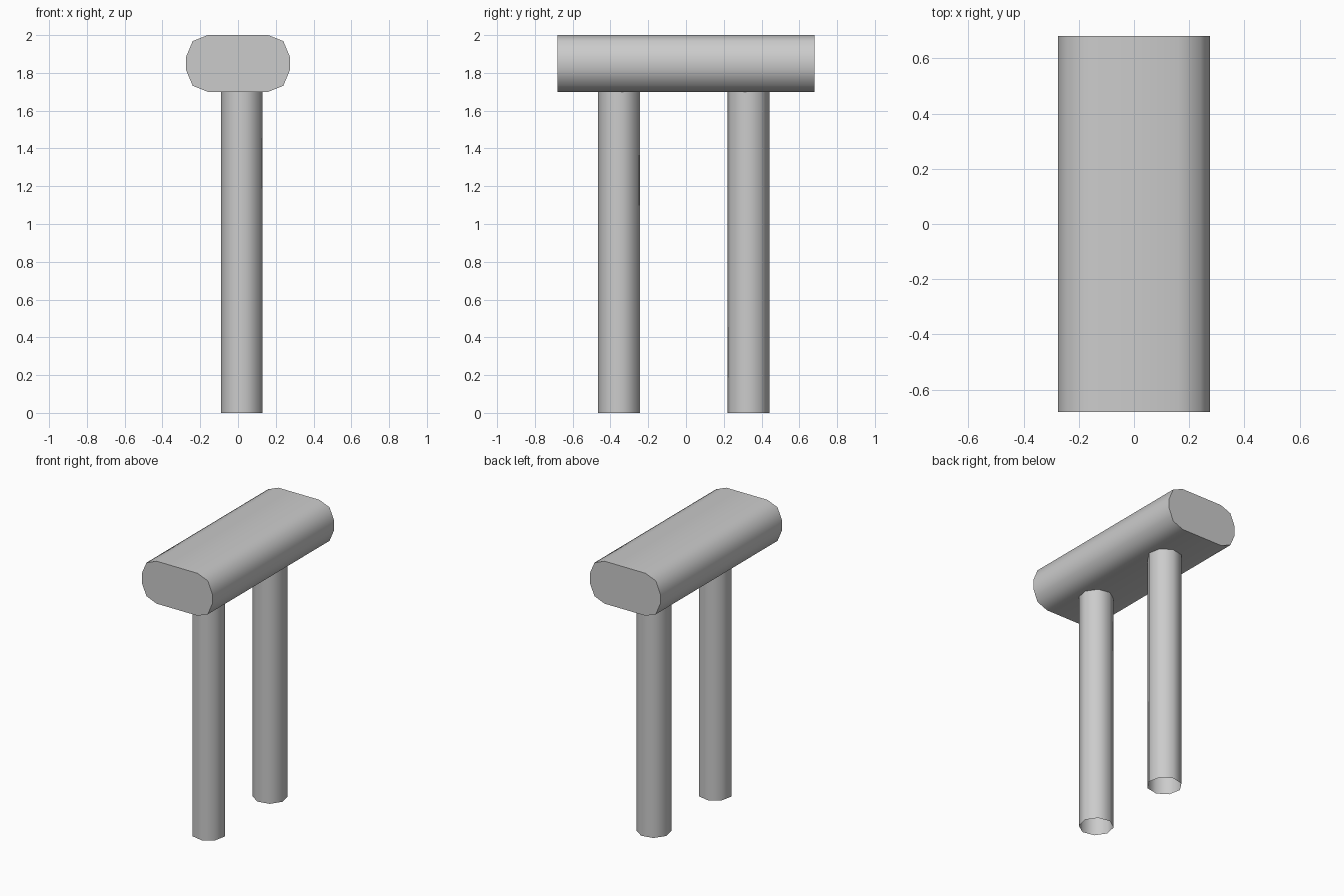
import bpy
import bmesh
from math import cos, sin, radians

cube = bpy.data.objects.get("Cube")
if cube:
    bpy.data.objects.remove(cube, do_unlink=True)

# Single plain grey material
grey = bpy.data.materials.new("plain_grey")
grey.use_nodes = True
colour = (0.6, 0.6, 0.6, 1)
grey.diffuse_color = colour
grey.node_tree.nodes["Principled BSDF"].inputs["Base Color"].default_value = colour


def extrude_outline(name, outline, offset, capped):
    """Sweep a closed outline along offset, with smooth sides and sharp rims."""
    bm = bmesh.new()
    start = [bm.verts.new(p) for p in outline]
    end = [bm.verts.new([a + b for a, b in zip(p, offset)]) for p in outline]
    count = len(outline)
    for i in range(count):
        j = (i + 1) % count
        bm.faces.new((start[i], start[j], end[j], end[i]))
    if capped:
        bm.faces.new(start[::-1])
        bm.faces.new(end)
    bmesh.ops.recalc_face_normals(bm, faces=bm.faces)
    mesh = bpy.data.meshes.new(name)
    bm.to_mesh(mesh)
    bm.free()
    mesh.materials.append(grey)
    obj = bpy.data.objects.new(name, mesh)
    bpy.context.collection.objects.link(obj)
    bpy.ops.object.select_all(action="DESELECT")
    obj.select_set(True)
    bpy.context.view_layer.objects.active = obj
    bpy.ops.object.shade_smooth_by_angle(angle=radians(60))
    return obj


# Long rounded seat: one corner of its profile, mirrored to all four
corner = [(0.275, 0.035), (0.24, 0.118), (0.16, 0.15)]
half = corner[::-1] + [(x, -z) for x, z in corner]
profile = half + [(-x, -z) for x, z in half]
mid_height, half_length = 1.85, 0.68
extrude_outline("seat", [(x, -half_length, mid_height + z) for x, z in profile],
                (0, 2 * half_length, 0), True)


# Hollow eight-sided legs, open at the foot
def leg(name, y, turn):
    radius, x = 0.113, 0.02
    angles = [radians(turn + 45 * i) for i in range(8)]
    ring = [(x + radius * cos(a), y + radius * sin(a), 0) for a in angles]
    extrude_outline(name, ring, (0, 0, 1.702), False)


leg("front_leg", -0.355, 11.25)
leg("back_leg", 0.33, 33.75)
